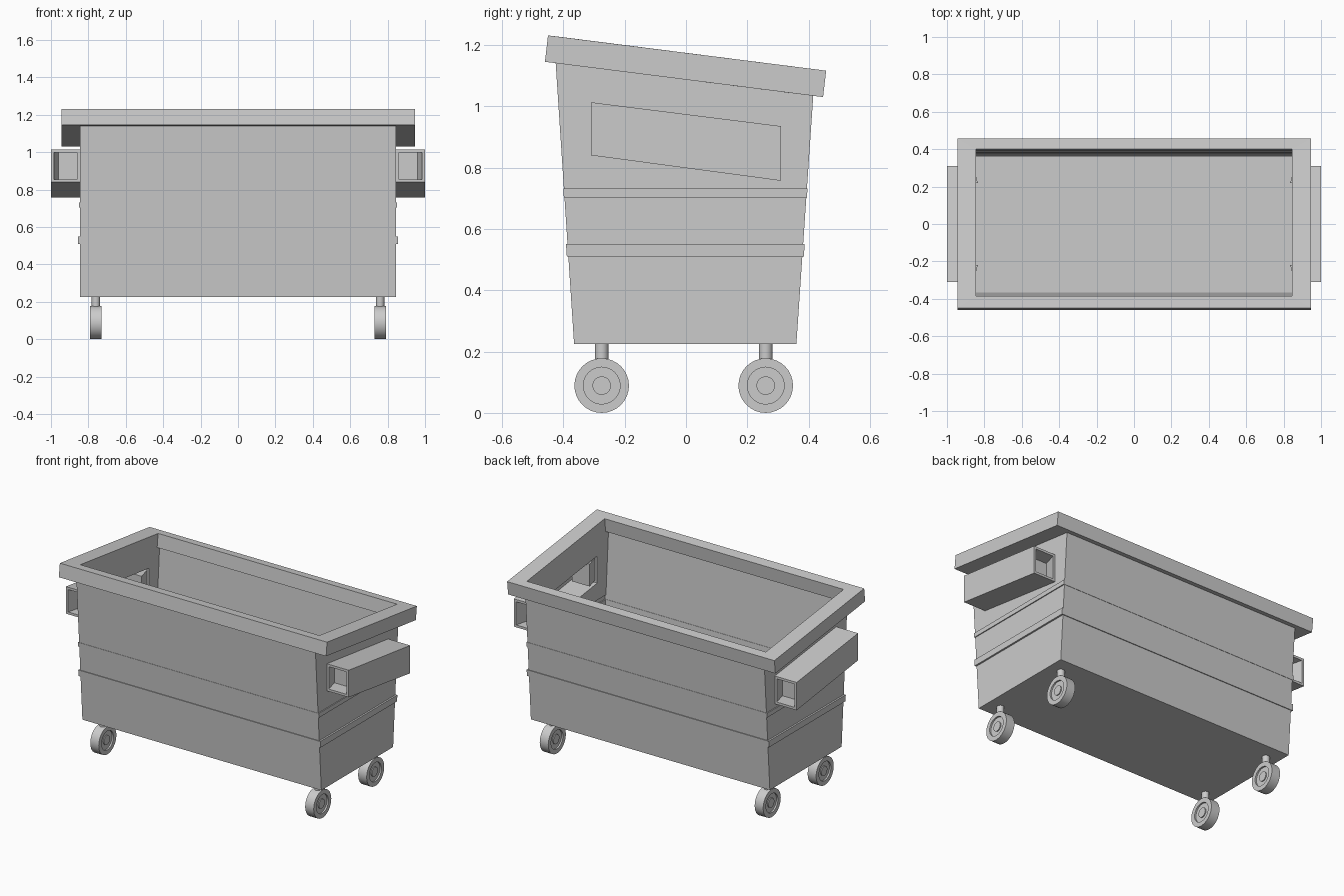
import bpy, bmesh, math
from mathutils import Matrix, Vector

if "Cube" in bpy.data.objects:
    bpy.data.objects.remove(bpy.data.objects["Cube"])

HX = 0.845  # half width of the body


def finish(bm, name, smooth=False):
    bmesh.ops.remove_doubles(bm, verts=bm.verts[:], dist=0.0005)
    bmesh.ops.recalc_face_normals(bm, faces=bm.faces[:])
    me = bpy.data.meshes.new(name)
    bm.to_mesh(me)
    bm.free()
    ob = bpy.data.objects.new(name, me)
    bpy.context.collection.objects.link(ob)
    if smooth:
        bpy.ops.object.select_all(action='DESELECT')
        bpy.context.view_layer.objects.active = ob
        ob.select_set(True)
        bpy.ops.object.shade_smooth_by_angle(angle=math.radians(35))
    return ob


def face(bm, pts):
    return bm.faces.new([bm.verts.new(p) for p in pts])


def bridge(bm, a, b, skip=()):
    n = len(a)
    for i in range(n):
        if i not in skip:
            j = (i + 1) % n
            face(bm, (a[i], a[j], b[j], b[i]))


def rect(hx, yf, yb, zf, zb):
    return [(-hx, yf, zf), (hx, yf, zf), (hx, yb, zb), (-hx, yb, zb)]


def body_ring(z, out_x=0.0, out_y=0.0):
    t = (z - 0.225) / 0.915
    return rect(HX + out_x, -0.365 - 0.06 * t - out_y, 0.36 + 0.062 * t + out_y, z, z)


# Thin-walled tapered body with two raised bands and a sloping top
bm = bmesh.new()
rings = [body_ring(0.225),
         body_ring(0.51), body_ring(0.51, 0.011, 0.005), body_ring(0.55, 0.011, 0.005), body_ring(0.55),
         body_ring(0.703), body_ring(0.703, 0.006, 0.002), body_ring(0.731, 0.006, 0.002), body_ring(0.731)]
top = rect(HX, -0.425, 0.415, 1.141, 1.034)
face(bm, rings[0])
for a, b in zip(rings, rings[1:]):
    bridge(bm, a, b)
bridge(bm, rings[-1], top, skip=(1, 3))

# Hollow fork pockets opening out of the side walls, recessed at each end
hole = [(-0.31, 0.84), (0.31, 0.757), (0.31, 0.935), (-0.31, 1.013)]
for s in (-1, 1):
    low, high = rings[-1], top
    f, b = (1, 2) if s > 0 else (0, 3)
    wall = [low[f], low[b], high[b], high[f]]
    inner = [(s * HX, y, z) for y, z in hole]
    outer = [(s, y, z) for y, z in hole]
    bridge(bm, wall, inner)
    bridge(bm, inner, outer, skip=(1, 3))
    face(bm, outer)
    for y, z0, z1, d in ((-0.31, 0.84, 1.013, 0.09), (0.31, 0.757, 0.935, -0.09)):
        def end(x0, x1, inset, yy):
            return [(s * x0, yy, z0 + inset), (s * x1, yy, z0 + inset),
                    (s * x1, yy, z1 - inset), (s * x0, yy, z1 - inset)]
        edge, lip = end(HX, 1.0, 0, y), end(0.86, 0.985, 0.015, y)
        floor = end(0.835, 0.96, 0.015, y + d)
        bridge(bm, edge, lip)
        bridge(bm, lip, floor)
        face(bm, floor)
finish(bm, "bin_body")

# Sloping rim frame
bm = bmesh.new()
loops = [rect(0.945, -0.46, 0.447, 1.145, 1.030), rect(0.945, -0.45, 0.457, 1.231, 1.116),
         rect(HX, -0.385, 0.40, 1.223, 1.123), rect(HX, -0.395, 0.39, 1.137, 1.037)]
for i in range(4):
    bridge(bm, loops[i], loops[(i + 1) % 4])
finish(bm, "rim")

# Casters: lathed wheel with a recessed ring, plus a short stem
half = [(0.0, 0.026), (0.03, 0.026), (0.03, 0.020), (0.06, 0.020), (0.06, 0.03), (0.089, 0.03)]
profile = half + [(r, -x) for r, x in reversed(half)]
for side, x in (("left", -0.76), ("right", 0.76)):
    for end_name, y in (("front", -0.275), ("back", 0.26)):
        bm = bmesh.new()
        vs = [bm.verts.new((px, 0, r)) for r, px in profile]
        es = [bm.edges.new(p) for p in zip(vs, vs[1:])]
        bmesh.ops.spin(bm, geom=vs + es, cent=(0, 0, 0), axis=(1, 0, 0),
                       angle=math.tau, steps=32, use_duplicate=False)
        finish(bm, f"{end_name}_{side}_wheel", True).location = (x, y, 0.089)

        bm = bmesh.new()
        bmesh.ops.create_cone(bm, cap_ends=True, segments=24, radius1=0.022, radius2=0.022,
                              depth=0.06, matrix=Matrix.Translation(Vector((x, y, 0.196))))
        finish(bm, f"{end_name}_{side}_stem", True)
